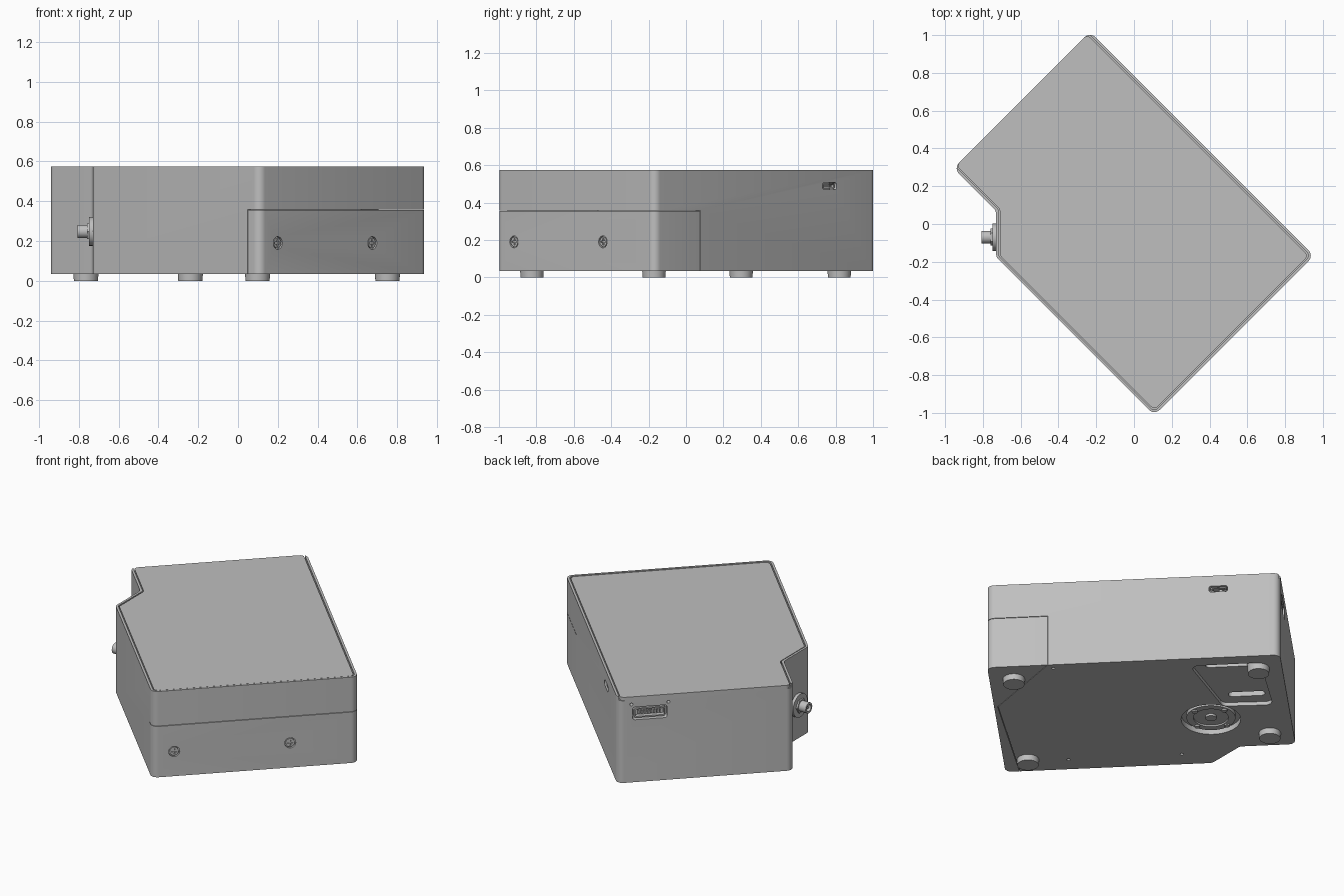
import bpy, bmesh
from math import pi, cos, sin, tan, sqrt
from mathutils import Matrix, Vector

if "Cube" in bpy.data.objects:
    bpy.data.objects.remove(bpy.data.objects["Cube"])

grey = bpy.data.materials.new("warm_free_grey")
grey.use_nodes = True
grey.diffuse_color = (0.52, 0.52, 0.52, 1)
grey.node_tree.nodes["Principled BSDF"].inputs["Base Color"].default_value = (0.52, 0.52, 0.52, 1)

# Housing frame: x runs along the long side, y across it, turned 45 degrees
h = sqrt(0.5)
FRAME = Matrix(((-h, -h, 0, 0.9525), (h, -h, 0, -0.1675), (0, 0, 1, 0), (0, 0, 0, 1)))
LENGTH, WIDTH, BASE, TOP = 1.676, 1.195, 0.035, 0.575


def at(pos, normal, up=(0, 0, 1)):
    """Matrix whose z axis points out of a housing wall."""
    z, y = Vector(normal).normalized(), Vector(up)
    rot = Matrix((y.cross(z), y, z)).transposed().to_4x4()
    return Matrix.Translation(pos) @ rot


def rounded(pts, r, n=6):
    out = []
    for i, p in enumerate(pts):
        p = Vector(p)
        a = (Vector(pts[i - 1]) - p).normalized()
        b = (Vector(pts[(i + 1) % len(pts)]) - p).normalized()
        half = a.angle(b) / 2
        centre = p + (a + b).normalized() * r / sin(half)
        start, end = p + a * r / tan(half) - centre, p + b * r / tan(half) - centre
        turn = start.angle_signed(end)
        for k in range(n + 1):
            out.append(centre + Matrix.Rotation(-turn * k / n, 2) @ start)
    return out


def box(w, d, x=0, y=0):
    return [(x - w / 2, y - d / 2), (x + w / 2, y - d / 2), (x + w / 2, y + d / 2), (x - w / 2, y + d / 2)]


def circle(r, x=0, y=0, n=32):
    return [(x + r * cos(2 * pi * i / n), y + r * sin(2 * pi * i / n)) for i in range(n)]


def prism(name, pts, z0, z1, place=Matrix(), taper=1.0):
    bm = bmesh.new()
    face = bm.faces.new([bm.verts.new((p[0], p[1], z0)) for p in pts])
    geom = bmesh.ops.extrude_face_region(bm, geom=[face])["geom"]
    top = [v for v in geom if isinstance(v, bmesh.types.BMVert)]
    mid = sum((v.co for v in top), Vector()) / len(top)
    for v in top:
        v.co = mid + (v.co - mid) * taper
        v.co.z = z1
    bmesh.ops.recalc_face_normals(bm, faces=bm.faces)
    bm.transform(FRAME @ place)
    mesh = bpy.data.meshes.new(name)
    bm.to_mesh(mesh)
    bm.free()
    mesh.materials.append(grey)
    ob = bpy.data.objects.new(name, mesh)
    bpy.context.collection.objects.link(ob)
    return ob


def cut(target, cutter, operation="DIFFERENCE"):
    bpy.context.view_layer.objects.active = target
    mod = target.modifiers.new("cut", "BOOLEAN")
    mod.operation, mod.solver, mod.object = operation, "EXACT", cutter
    bpy.ops.object.modifier_apply(modifier=mod.name)
    bpy.data.objects.remove(cutter)


def outline(inset=0.0, end=LENGTH):
    k = 0.414 * inset
    return [(inset, inset), (end, inset), (end, 1.022 - inset), (1.358 - k, 1.022 - inset),
            (1.184 - k, WIDTH - inset), (inset, WIDTH - inset)]


def cover_shape(gap):
    return [(-0.1, -0.1), (0.344 + gap, -0.1), (0.344 + gap, 0), (0.02 + gap, 0.45),
            (0.08 + gap, WIDTH), (0.08 + gap, 1.3), (-0.1, 1.3)]


# Housing with a channel for the lid and a corner cut away for the cover
body = prism("housing", rounded(outline(), 0.04), BASE, TOP)
cut(body, prism("cutter", rounded(outline(0.014, 1.75), 0.025), 0.552, 0.7))
cut(body, prism("cutter", cover_shape(0.003), -0.1, 0.358))
prism("sliding_lid", rounded(outline(0.02), 0.025), 0.552, 0.573)

# Wrap-around cover with two recessed cross-head screws
cover = prism("compartment_cover", rounded(outline(), 0.04), BASE, 0.355)
cut(cover, prism("cutter", cover_shape(0), -0.1, 0.5), "INTERSECT")
for i, y in enumerate((0.392, 1.064)):
    wall = at((0, y, 0.19), (-1, 0, 0))
    cut(cover, prism("cutter", circle(0.032), -0.014, 0.05, wall))
    screw = prism(f"cover_screw_{i}", circle(0.026), -0.016, -0.003, wall)
    for w, d in ((0.034, 0.009), (0.009, 0.034)):
        cut(screw, prism("cutter", box(w, d), -0.01, 0.05, wall))

# Small port on the long side
side = at((1.323, 0, 0.488), (0, -1, 0))
cut(body, prism("cutter", rounded(box(0.106, 0.038), 0.012), -0.05, 0.05, side))
shell = prism("small_port_shell", rounded(box(0.088, 0.028), 0.009), -0.055, -0.008, side)
cut(shell, prism("cutter", rounded(box(0.076, 0.018), 0.006), -0.04, 0.05, side))
prism("small_port_tongue", box(0.055, 0.006), -0.045, -0.014, side)

# Wide connector on the end wall with a row of pins and two pilot holes
end = at((LENGTH, 0.19, 0.467), (1, 0, 0))
cut(body, prism("cutter", rounded(box(0.2, 0.08), 0.015), -0.04, 0.05, end))
shell = prism("connector_shell", rounded(box(0.18, 0.06), 0.01), -0.045, -0.006, end)
cut(shell, prism("cutter", rounded(box(0.164, 0.044), 0.006), -0.034, 0.05, end))
for i in range(8):
    prism(f"connector_pin_{i}", box(0.008, 0.022, (i - 3.5) * 0.018), -0.036, -0.012, end)
for x in (-0.107, 0.107):
    cut(body, prism("cutter", circle(0.009, x, 0.058, 16), -0.03, 0.05, end))

# Round jack on the chamfered wall
jack = at((1.259, 1.121, 0.248), (1, 1, 0))
prism("jack_flange", circle(0.072), -0.02, 0.018, jack)
prism("jack_collar", circle(0.045, n=6), 0.01, 0.028, jack)
barrel = prism("jack_barrel", circle(0.033), 0.01, 0.077, jack)
cut(barrel, prism("cutter", circle(0.021), 0.04, 0.2, jack))
prism("jack_pin", circle(0.008, n=16), 0.03, 0.07, jack)

# Underside: vent recess, its slots and small screw holes
recess = [(1.153, 0.083), (1.555, 0.08), (1.587, 0.565), (1.3, 0.555)]
cut(body, prism("cutter", rounded(recess, 0.04), -0.1, 0.058))
for x, y, w in ((1.368, 0.124, 0.26), (1.445, 0.466, 0.21)):
    cut(body, prism("cutter", rounded(box(w, 0.05, x, y), 0.024), -0.1, 0.09))
for x, y in ((0.37, 1.088), (1.02, 1.08), (0.375, 0.04)):
    cut(body, prism("cutter", circle(0.01, x, y, 16), -0.1, 0.06))

# Underside: round mount sunk in its own recess
cut(body, prism("cutter", circle(0.17, 1.22, 0.7, 48), -0.1, 0.068))
mount = prism("mount_disc", circle(0.14, 1.22, 0.7, 48), 0.07, 0.045)
cut(mount, prism("cutter", circle(0.1, 1.22, 0.7, 48), -0.1, 0.055))
prism("mount_hub", circle(0.032, 1.22, 0.7), 0.07, 0.042)
for i in range(4):
    a = pi / 4 + i * pi / 2
    prism(f"mount_stud_{i}", circle(0.016, 1.22 + 0.12 * cos(a), 0.7 + 0.12 * sin(a), 16), 0.06, 0.036)

# Feet
for name, x, y in (("right_front", 0.14, 1.068), ("left_front", 0.14, 0.145),
                   ("left_back", 1.541, 0.145), ("right_back", 1.541, 0.887)):
    prism(f"foot_{name}", circle(0.065, x, y), 0.06, 0.0, taper=0.93)

# Smooth the rounded corners and keep crisp edges
bpy.ops.object.select_all(action="DESELECT")
for ob in bpy.context.collection.objects:
    if ob.type == "MESH" and grey.name in ob.data.materials:
        ob.select_set(True)
        bpy.context.view_layer.objects.active = ob
bpy.ops.object.shade_smooth_by_angle(angle=pi / 6)
